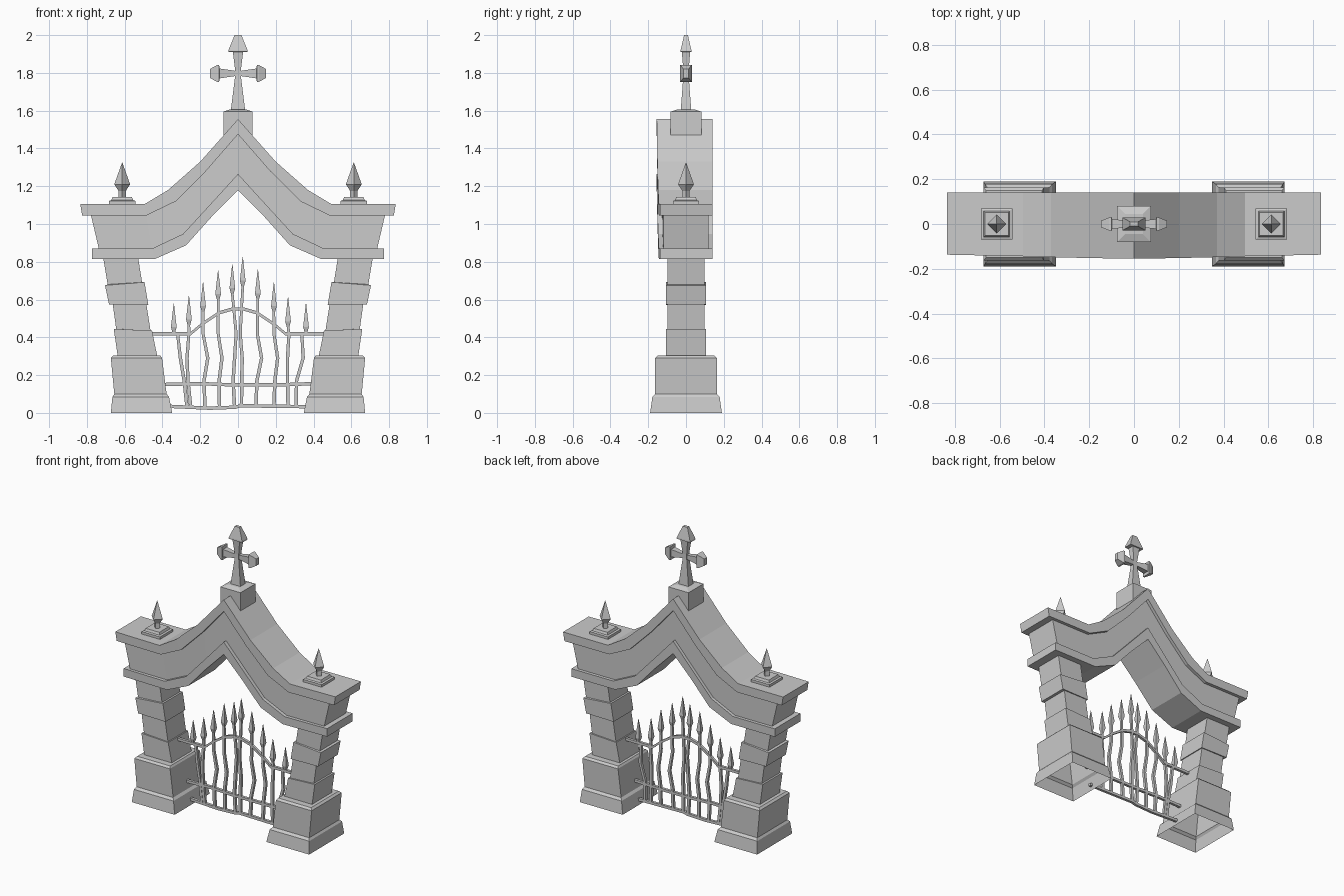
import bpy, bmesh


def loft(name, rings, open_start=False):
    """Skin a chain of 4-point rings and cap the ends."""
    bm = bmesh.new()
    vs = [[bm.verts.new(p) for p in r] for r in rings]
    for a, b in zip(vs, vs[1:]):
        for i in range(4):
            j = (i + 1) % 4
            bm.faces.new((a[i], a[j], b[j], b[i]))
    end = bm.faces.new(vs[-1])
    start = bm.faces.new(vs[0])
    bmesh.ops.recalc_face_normals(bm, faces=bm.faces)
    if open_start:
        bmesh.ops.delete(bm, geom=[start], context='FACES_ONLY')
    me = bpy.data.meshes.new(name)
    bm.to_mesh(me)
    bm.free()
    ob = bpy.data.objects.new(name, me)
    bpy.context.collection.objects.link(ob)
    return ob


def square(cx, z, hx, hy):
    return [(cx - hx, -hy, z), (cx + hx, -hy, z), (cx + hx, hy, z), (cx - hx, hy, z)]


def diamond(cx, z, r):
    return [(cx - r, 0, z), (cx, -r, z), (cx + r, 0, z), (cx, r, z)]


# Leaning stone pillars: outer x, outer z, inner x, inner z, half depth
PILLAR = [
    (.673, 0, .348, 0, .19), (.665, .085, .365, .085, .178), (.655, .1, .378, .1, .163),
    (.673, .29, .402, .29, .163), (.66, .303, .41, .303, .15), (.637, .303, .428, .303, .107),
    (.658, .445, .455, .435, .107), (.645, .445, .463, .435, .098), (.663, .575, .485, .575, .098),
    (.683, .575, .475, .572, .107), (.704, .675, .495, .692, .107), (.69, .68, .508, .692, .098),
    (.715, .83, .53, .83, .098),
]
for side, s in (("left", -1), ("right", 1)):
    loft("pillar_" + side,
         [[(s * a, -h, za), (s * b, -h, zb), (s * b, h, zb), (s * a, h, za)]
          for a, za, b, zb, h in PILLAR], open_start=True)

    # Spearhead finial on a stepped base
    cx = s * .613
    loft("finial_base_" + side, [square(cx, z, h, h) for z, h in
         ((1.09, .07), (1.122, .07), (1.126, .058), (1.142, .052))])
    loft("finial_" + side, [diamond(cx, z, r) for z, r in
         ((1.14, .02), (1.175, .019), (1.21, .042), (1.325, .001))])


# Arch: bands swept along the roof line, mirrored about the centre
def band(name, upper, lower, front, back):
    half = list(zip(upper, lower, front, back))
    rings = []
    for s, seq in ((-1, half), (1, half[-2::-1])):
        for (xu, zu), (xl, zl), f, b in seq:
            rings.append([(s * xu, -f, zu), (s * xu, b, zu), (s * xl, b, zl), (s * xl, -f, zl)])
    loft(name, rings)


cap_top = [(.835, 1.105), (.495, 1.105), (.37, 1.18), (.2, 1.33), (0, 1.555)]
cap_low = [(.825, 1.045), (.485, 1.045), (.33, 1.12), (.17, 1.28), (0, 1.475)]
trim_top = [(.772, .87), (.455, .87), (.29, .948), (.155, 1.095), (0, 1.265)]
trim_low = [(.772, .815), (.44, .815), (.275, .887), (.138, 1.04), (0, 1.18)]
bow = [.137, .144, .148, .152, .155]
band("arch_cap", cap_top, cap_low, bow, [.14] * 5)
band("arch_trim", trim_top, trim_low, bow, [.14] * 5)
band("arch_body", [(.778, 1.045)] + cap_low[1:], [(.737, .87)] + trim_top[1:],
     [.118, .12, .124, .127, .13], [.118] * 5)

# Pedestal and cross at the peak
loft("cross_pedestal", [square(0, z, a, b) for z, a, b in
     ((1.47, .076, .081), (1.595, .076, .081), (1.607, .04, .045))])
loft("cross_shaft", [square(0, z, a, b) for z, a, b in
     ((1.6, .038, .028), (1.785, .015, .014), (1.815, .015, .014), (1.91, .027, .022),
      (1.912, .052, .029), (1.922, .05, .028), (2.0, .018, .01))])
for side, s in (("left", -1), ("right", 1)):
    loft("cross_arm_" + side,
         [[(s * x, -hy, 1.797 - hz), (s * x, hy, 1.797 - hz),
           (s * x, hy, 1.797 + hz), (s * x, -hy, 1.797 + hz)] for x, hz, hy in
          ((0, .014, .013), (.015, .014, .013), (.098, .026, .022), (.1, .046, .031),
           (.112, .044, .029), (.148, .024, .014))])


# Gate rails
def rail(name, pts, h=.009):
    loft(name, [[(x, -h, z - h), (x, h, z - h), (x, h, z + h), (x, -h, z + h)] for x, z in pts])


arc = [(.46, .42), (.25, .42), (.19, .47), (.1, .53), (.03, .55)]
rail("upper_rail", [(-x, z) for x, z in arc] + arc[::-1])
rail("middle_rail", [(-.405, .15), (-.2, .155), (-.02, .148), (.2, .148), (.405, .155)])
rail("bottom_rail", [(-.37, .035), (-.15, .025), (-.015, .03), (.015, .038), (.2, .035), (.37, .033)])

# Crooked gate bars: x at the foot, lower, middle, upper and tip, then tip height
BARS = [
    (-.27, -.285, -.305, -.32, -.34, .58), (-.25, -.265, -.27, -.26, -.26, .62),
    (-.175, -.18, -.16, -.185, -.185, .69), (-.098, -.10, -.085, -.105, -.105, .755),
    (-.018, -.026, -.018, -.01, -.03, .785), (.018, .02, .022, .012, .025, .825),
    (.095, .10, .125, .102, .105, .758), (.19, .195, .21, .19, .19, .69),
    (.265, .262, .262, .27, .265, .61), (.308, .31, .345, .338, .36, .58),
]
for i, (x0, x1, x2, x3, x4, top) in enumerate(BARS):
    path = [(x0, .03, .009), (x1, .17, .009), (x2, .29, .009), (x3, .42, .008),
            (x4, top - .155, .007), (x4, top - .125, .015), (x4, top, .001)]
    path = sorted(path, key=lambda p: p[1])
    loft(f"gate_bar_{i + 1}", [square(x, z, h, h) for x, z, h in path])
